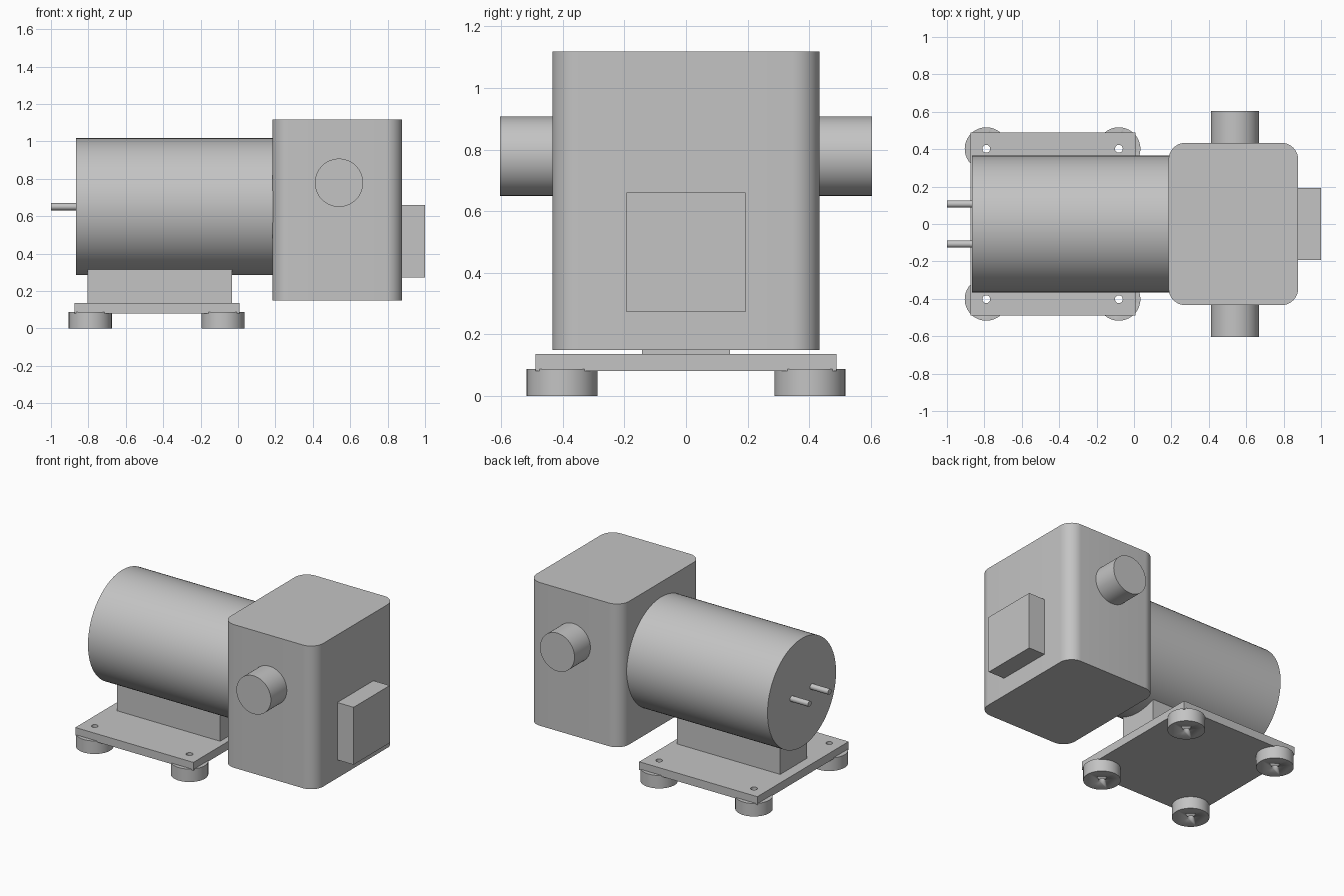
import bpy
import math
from mathutils import Vector

cube = bpy.data.objects.get("Cube")
if cube:
    bpy.data.objects.remove(cube, do_unlink=True)

grey = bpy.data.materials.new("plain grey")
grey.use_nodes = True
colour = (0.55, 0.55, 0.55, 1)
grey.diffuse_color = colour
grey.node_tree.nodes["Principled BSDF"].inputs["Base Color"].default_value = colour


def finish(name):
    obj = bpy.context.object
    obj.name = name
    obj.data.materials.append(grey)
    return obj


def box(name, low, high):
    low, high = Vector(low), Vector(high)
    bpy.ops.mesh.primitive_cube_add(size=1, location=(low + high) / 2)
    obj = finish(name)
    for v in obj.data.vertices:
        v.co *= high - low
    return obj


def rod(name, start, end, radius, sides=64):
    start, end = Vector(start), Vector(end)
    axis = end - start
    bpy.ops.mesh.primitive_cylinder_add(
        vertices=sides, radius=radius, depth=axis.length,
        location=(start + end) / 2,
        rotation=axis.to_track_quat('Z', 'Y').to_euler())
    obj = finish(name)
    bpy.ops.object.shade_smooth_by_angle(angle=math.radians(30))
    return obj


def drill(target, cutter):
    mod = target.modifiers.new("bolt hole", 'BOOLEAN')
    mod.object = cutter
    mod.operation = 'DIFFERENCE'
    mod.solver = 'EXACT'


# Motor body, with its end let into the pump head
rod("motor_body", (-0.866, 0, 0.651), (0.21, 0, 0.651), 0.366, 96)

# Pump head, rounded along its four upright edges
head = box("pump_head", (0.185, -0.434, 0.15), (0.878, 0.434, 1.118))
weights = head.data.attributes.new("bevel_weight_edge", 'FLOAT', 'EDGE')
for e in head.data.edges:
    a, b = (head.data.vertices[i].co for i in e.vertices)
    weights.data[e.index].value = float(abs(a.z - b.z) > 0.5)
bevel = head.modifiers.new("rounded corners", 'BEVEL')
bevel.limit_method = 'WEIGHT'
bevel.width = 0.09
bevel.segments = 12
bpy.context.view_layer.objects.active = head
bpy.ops.object.modifier_apply(modifier=bevel.name)
bpy.ops.object.shade_smooth_by_angle(angle=math.radians(30))

# Terminal box on the head
box("terminal_box", (0.87, -0.193, 0.273), (1, 0.193, 0.661))

# Pipe ports and connector pins, one on each side
for side, word in ((-1, "right"), (1, "left")):
    rod(word + "_port", (0.54, side * 0.42, 0.779),
        (0.54, side * 0.604, 0.779), 0.129)
    rod(word + "_pin", (-1, side * 0.107, 0.651),
        (-0.85, side * 0.107, 0.651), 0.019, 32)

# Pedestal and base plate
box("pedestal", (-0.805, -0.143, 0.13), (-0.033, 0.143, 0.36))
plate = box("base_plate", (-0.875, -0.488, 0.081), (0.008, 0.488, 0.136))

# Round feet, drilled through together with the plate
for x, end in ((-0.79, "rear"), (-0.081, "front")):
    for side, word in ((-1, "right"), (1, "left")):
        y = side * 0.402
        foot = rod(f"{end}_{word}_foot", (x, y, 0), (x, y, 0.088), 0.115)
        cutter = rod(f"{end}_{word}_hole_cutter", (x, y, -0.1), (x, y, 0.2), 0.021, 32)
        cutter.hide_render = True
        cutter.hide_set(True)
        drill(foot, cutter)
        drill(plate, cutter)
